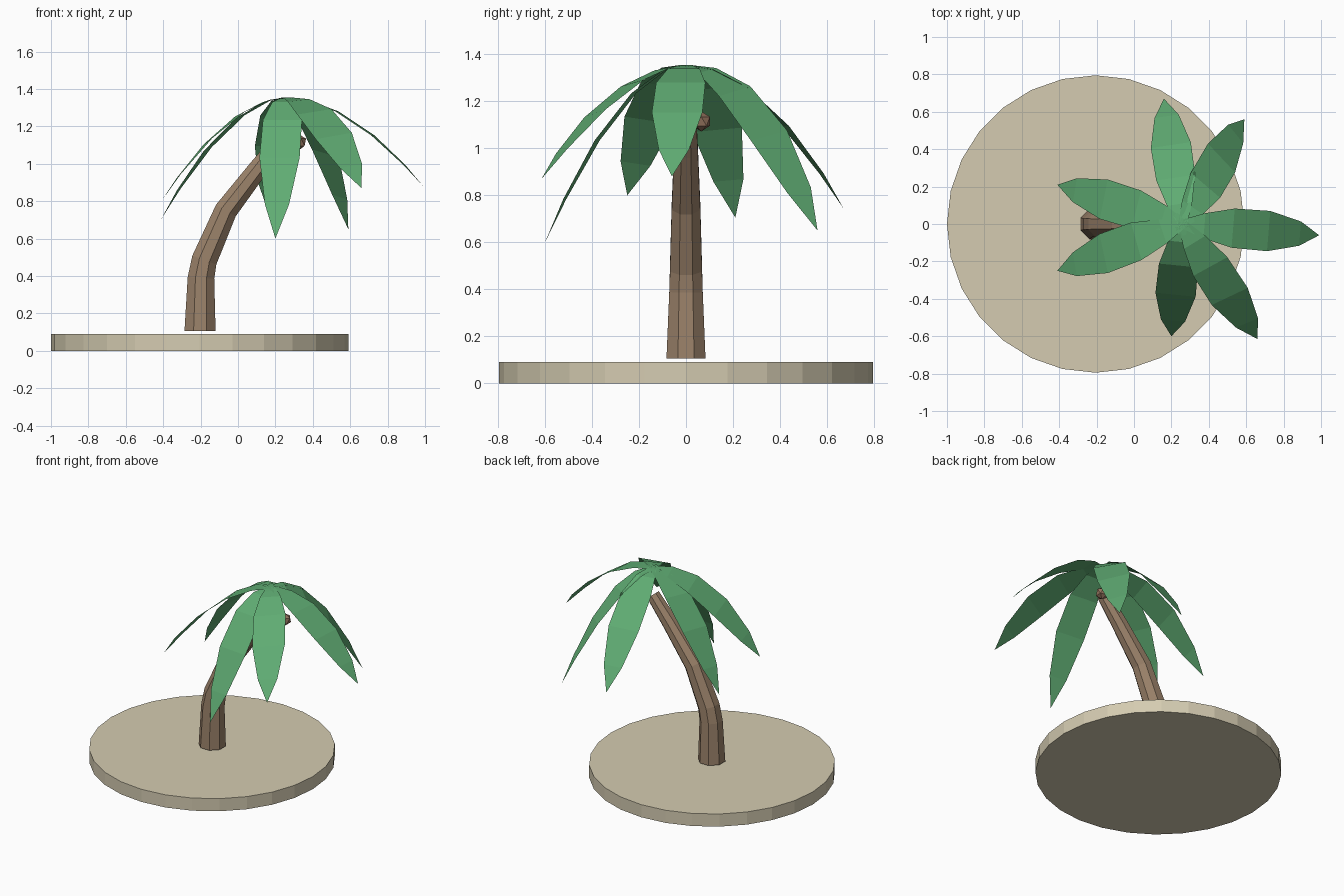
import bpy, bmesh, math
from mathutils import Vector, Matrix

cube = bpy.data.objects.get("Cube")
if cube:
    bpy.data.objects.remove(cube, do_unlink=True)


def material(name, rgb):
    m = bpy.data.materials.new(name)
    m.use_nodes = True
    m.diffuse_color = (*rgb, 1)
    m.node_tree.nodes["Principled BSDF"].inputs["Base Color"].default_value = (*rgb, 1)
    return m


sand = material("sand", (0.66, 0.60, 0.44))
bark = material("bark", (0.33, 0.225, 0.145))
husk = material("coconut husk", (0.29, 0.17, 0.11))
leaf = material("palm green", (0.115, 0.41, 0.17))


def finish(name, bm, mat):
    mesh = bpy.data.meshes.new(name)
    bm.to_mesh(mesh)
    bm.free()
    mesh.materials.append(mat)
    ob = bpy.data.objects.new(name, mesh)
    bpy.context.collection.objects.link(ob)
    return ob


# Sand disc
bm = bmesh.new()
bmesh.ops.create_cone(bm, cap_ends=True, segments=28, radius1=0.795, radius2=0.795,
                      depth=0.09, matrix=Matrix.Translation((-0.205, 0, 0.045)))
finish("sand_base", bm, sand)

# Curved, tapered eight-sided trunk: x, z, radius along the bend
path = [(-0.203, 0.105, 0.09), (-0.198, 0.39, 0.077), (-0.18, 0.485, 0.074),
        (-0.065, 0.75, 0.066), (0.12, 0.99, 0.055), (0.26, 1.16, 0.046)]
SIDES = 8
bm = bmesh.new()
rings = []
for i, (x, z, r) in enumerate(path):
    before, after = path[max(i - 1, 0)], path[min(i + 1, len(path) - 1)]
    along = Vector((after[0] - before[0], 0, after[1] - before[1])).normalized()
    if i == 0:
        along = Vector((0, 0, 1))
    across = Vector((along.z, 0, -along.x))
    ring = []
    for k in range(SIDES):
        a = (k + 0.5) * math.tau / SIDES
        ring.append(bm.verts.new(Vector((x, 0, z)) + across * r * math.cos(a)
                                 + Vector((0, r * math.sin(a), 0))))
    rings.append(ring)
for lower, upper in zip(rings, rings[1:]):
    for k in range(SIDES):
        n = (k + 1) % SIDES
        bm.faces.new((lower[k], lower[n], upper[n], upper[k]))
bm.faces.new(rings[0][::-1])
bm.faces.new(rings[-1])
finish("trunk", bm, bark)

# Coconut
bm = bmesh.new()
bmesh.ops.create_icosphere(bm, subdivisions=1, radius=0.043,
                           matrix=Matrix.Translation((0.325, 0.065, 1.115)))
finish("coconut", bm, husk)

# Drooping fronds: fraction of reach and half width at each station
crown = Vector((0.26, 0, 1.355))
stations = [(-0.09, 0.01), (0, 0.025), (0.16, 0.068), (0.37, 0.105), (0.63, 0.108), (0.86, 0.065)]


def frond(name, tip, roll):
    reach = Vector((tip[0], tip[1], 0)) - Vector((crown.x, crown.y, 0))
    drop = crown.z - tip[2]
    left = Vector((-reach.y, reach.x, 0)).normalized()
    out = reach.normalized()
    bm = bmesh.new()
    pairs = []
    for f, w in stations:
        centre = crown + reach * f - Vector((0, 0, drop * abs(f) ** 1.85))
        slope = 1.85 * drop / reach.length * max(f, 0) ** 0.85
        normal = Vector((0, 0, 1)) + out * slope
        t = math.radians(roll) * max(f, 0) ** 0.5
        side = left * math.cos(t) + normal.normalized() * math.sin(t)
        pairs.append((bm.verts.new(centre + side * w), bm.verts.new(centre - side * w)))
    for (a, b), (c, d) in zip(pairs, pairs[1:]):
        bm.faces.new((a, b, d, c))
    end = bm.verts.new(tip)
    bm.faces.new((*pairs[-1], end))
    finish(name, bm, leaf)


tips = [((0.99, -0.06, 0.88), 0), ((0.66, -0.615, 0.87), 15), ((0.2, -0.6, 0.6), 0),
        ((-0.41, -0.25, 0.8), 15), ((-0.41, 0.21, 0.705), -10),
        ((0.16, 0.67, 0.745), 0), ((0.59, 0.56, 0.65), 25)]
for i, (tip, roll) in enumerate(tips):
    frond(f"frond_{i + 1}", tip, roll)
